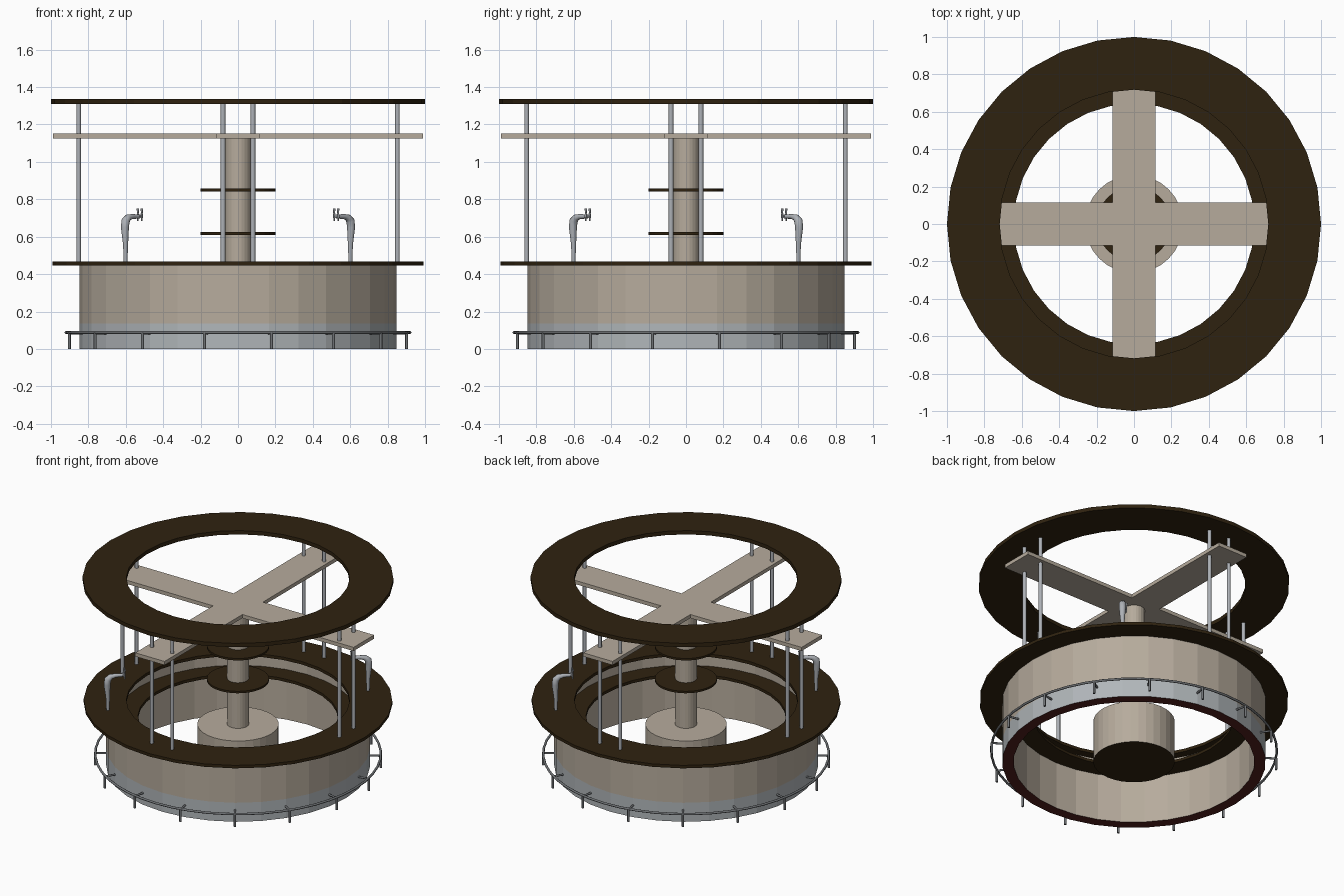
import bpy, bmesh, math
from mathutils import Vector, Matrix

if "Cube" in bpy.data.objects:
    bpy.data.objects.remove(bpy.data.objects["Cube"])

def mat(name, rgb):
    m = bpy.data.materials.new(name)
    m.diffuse_color = (*rgb, 1)
    m.use_nodes = True
    m.node_tree.nodes["Principled BSDF"].inputs["Base Color"].default_value = m.diffuse_color
    return m

WOOD = mat("dark_wood", (0.028, 0.016, 0.005))
BEIGE = mat("beige_panel", (0.47, 0.41, 0.335))
KICK = mat("kick_plate_grey", (0.44, 0.47, 0.49))
STEEL = mat("steel", (0.42, 0.44, 0.47))
RAIL = mat("rail_metal", (0.16, 0.17, 0.18))
RED = mat("red_brown", (0.085, 0.014, 0.012))

def finish(bm, name, mats, smooth=False):
    bmesh.ops.recalc_face_normals(bm, faces=bm.faces)
    me = bpy.data.meshes.new(name)
    bm.to_mesh(me)
    bm.free()
    for m in mats:
        me.materials.append(m)
    if smooth:
        for p in me.polygons:
            p.use_smooth = len(p.vertices) == 4
    ob = bpy.data.objects.new(name, me)
    bpy.context.collection.objects.link(ob)
    return ob

def ring_loop(name, profile, mats, n=32, smooth=False, rule=None):
    """Revolve a closed (r, z) profile round the z axis."""
    bm = bmesh.new()
    rows = [[bm.verts.new((r * math.cos(2 * math.pi * i / n), r * math.sin(2 * math.pi * i / n), z))
             for r, z in profile] for i in range(n)]
    k = len(profile)
    for i in range(n):
        a, b = rows[i], rows[(i + 1) % n]
        for j in range(k):
            f = bm.faces.new((a[j], b[j], b[(j + 1) % k], a[(j + 1) % k]))
            if rule:
                f.material_index = rule(f.calc_center_median(), j)
    return finish(bm, name, mats, smooth)

def flat_ring(name, r0, r1, z0, z1, m):
    return ring_loop(name, [(r1, z0), (r1, z1), (r0, z1), (r0, z0)], [m])

def add_rod(bm, a, b, r0, r1=None, n=10):
    a, b = Vector(a), Vector(b)
    d = b - a
    M = Matrix.Translation((a + b) / 2) @ d.to_track_quat('Z', 'Y').to_matrix().to_4x4()
    bmesh.ops.create_cone(bm, cap_ends=True, segments=n, radius1=r0,
                          radius2=r0 if r1 is None else r1, depth=d.length, matrix=M)

def cylinder(name, r, z0, z1, m, n=32):
    bm = bmesh.new()
    add_rod(bm, (0, 0, z0), (0, 0, z1), r, n=n)
    return finish(bm, name, [m])

# Canopy ring, counter top and the lower inside shelf
flat_ring("canopy_ring", 0.718, 1.0, 1.31, 1.337, WOOD)
flat_ring("counter_top", 0.718, 0.993, 0.447, 0.468, WOOD)
flat_ring("inner_shelf", 0.643, 0.78, 0.335, 0.355, WOOD)

# Counter wall: beige, grey kick plate outside, red-brown underside
ring_loop("counter_wall", [(0.775, 0), (0.848, 0), (0.848, 0.135), (0.848, 0.448), (0.775, 0.448)],
          [BEIGE, KICK, RED], rule=lambda c, j: {0: 2, 1: 1}.get(j, 0))

# Central drum with dark underside, column and two round shelves
drum = cylinder("centre_drum", 0.262, 0.0, 0.30, BEIGE)
drum.data.materials.append(WOOD)
for p in drum.data.polygons:
    if p.normal.z < -0.9:
        p.material_index = 1
cylinder("centre_column", 0.07, 0.30, 1.126, BEIGE, 24)
for i, z in enumerate((0.61, 0.843)):
    cylinder(f"column_shelf_{i + 1}", 0.2, z, z + 0.014, WOOD)

# Crossed planks, one plus-shaped slab
bm = bmesh.new()
L, w = 0.988, 0.115
pts = []
for k in range(4):
    R = Matrix.Rotation(k * math.pi / 2, 3, 'Z')
    pts += [R @ Vector(p) for p in ((w, -w, 1.125), (L, -w, 1.125), (L, w, 1.125))]
f = bm.faces.new([bm.verts.new(p) for p in pts])
up = bmesh.ops.extrude_face_region(bm, geom=[f])
bmesh.ops.translate(bm, vec=(0, 0, 0.026), verts=[v for v in up["geom"] if isinstance(v, bmesh.types.BMVert)])
finish(bm, "cross_planks", [BEIGE])

# Four pairs of poles carrying the canopy
bm = bmesh.new()
for k in range(4):
    R = Matrix.Rotation(k * math.pi / 2, 3, 'Z')
    for s in (-1, 1):
        add_rod(bm, R @ Vector((0.852, s * 0.08, 0.46)), R @ Vector((0.852, s * 0.08, 1.315)), 0.0125, n=12)
finish(bm, "canopy_poles", [STEEL], True)

# Foot rail with legs and wall brackets
ring_loop("foot_rail", [(0.919 + 0.008 * math.cos(a * math.pi / 4), 0.088 + 0.008 * math.sin(a * math.pi / 4))
                        for a in range(8)], [RAIL], n=48, smooth=True)
bm = bmesh.new()
for k in range(16):
    a = math.radians(11.25 + 22.5 * k)
    d = Vector((math.cos(a), math.sin(a), 0))
    add_rod(bm, d * 0.919, d * 0.919 + Vector((0, 0, 0.088)), 0.008, n=8)
    add_rod(bm, d * 0.84 + Vector((0, 0, 0.083)), d * 0.919 + Vector((0, 0, 0.083)), 0.007, n=8)
finish(bm, "foot_rail_legs", [RAIL], True)

# Two beer taps: tapered swept body curving toward the centre, with two spouts
def tap(name, angle):
    bm = bmesh.new()
    R = Matrix.Rotation(angle, 3, 'Z')
    # (inward offset, height, radius, tangent tilt)
    path = [(0, 0.465, 0.010, 0), (0, 0.56, 0.014, 0), (-0.005, 0.65, 0.022, 0),
            (0.0, 0.685, 0.023, 0.4), (0.02, 0.703, 0.018, 1.0), (0.05, 0.708, 0.013, 1.5), (0.105, 0.708, 0.011, 1.57)]
    n, rows = 12, []
    for off, z, r, t in path:
        row = []
        for i in range(n):
            u, v = r * math.cos(2 * math.pi * i / n), r * math.sin(2 * math.pi * i / n)
            row.append(bm.verts.new(R @ Vector((0.85 - off - u * math.cos(t), v, z - u * math.sin(t)))))
        rows.append(row)
    for a, b in zip(rows, rows[1:]):
        for i in range(n):
            bm.faces.new((a[i], a[(i + 1) % n], b[(i + 1) % n], b[i]))
    bm.faces.new(rows[0])
    bm.faces.new(rows[-1])
    # Crossbar, spouts and handles
    add_rod(bm, R @ Vector((0.748, -0.017, 0.71)), R @ Vector((0.748, 0.017, 0.71)), 0.008, n=8)
    for s in (-1, 1):
        y = s * 0.015
        add_rod(bm, R @ Vector((0.742, y, 0.685)), R @ Vector((0.742, y, 0.725)), 0.004, 0.006, n=8)
        add_rod(bm, R @ Vector((0.742, y, 0.72)), R @ Vector((0.742, y, 0.75)), 0.004, 0.007, n=8)
    finish(bm, name, [STEEL], True)

tap("tap_back_right", math.radians(45))
tap("tap_front_left", math.radians(225))
